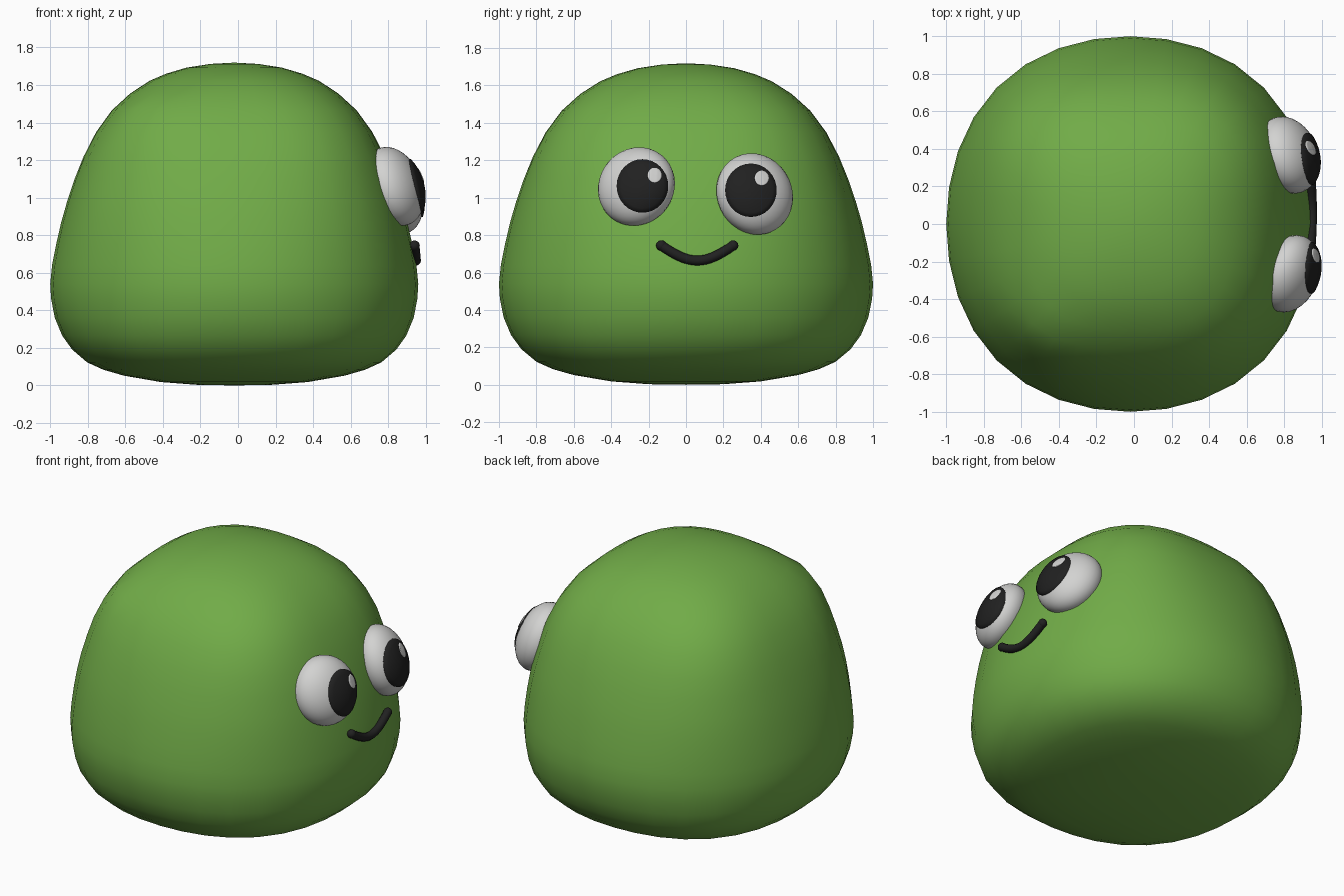
import bpy, bmesh, math
from mathutils import Vector, Matrix
from mathutils.bvhtree import BVHTree

if "Cube" in bpy.data.objects:
    bpy.data.objects.remove(bpy.data.objects["Cube"])


def material(name, rgb):
    m = bpy.data.materials.new(name)
    m.diffuse_color = (*rgb, 1)
    m.use_nodes = True
    m.node_tree.nodes["Principled BSDF"].inputs["Base Color"].default_value = m.diffuse_color
    return m


GREEN = material("leaf green", (0.165, 0.41, 0.064))
WHITE = material("eye white", (0.65, 0.65, 0.64))
BLACK = material("soft black", (0.015, 0.015, 0.015))


def finish(bm, name, mat):
    """Turn a bmesh into a smooth object and return a ray-cast tree of it."""
    bmesh.ops.recalc_face_normals(bm, faces=bm.faces)
    for f in bm.faces:
        f.smooth = True
    tree = BVHTree.FromBMesh(bm)
    me = bpy.data.meshes.new(name)
    bm.to_mesh(me)
    bm.free()
    me.materials.append(mat)
    bpy.context.collection.objects.link(bpy.data.objects.new(name, me))
    return tree


def surface_x(tree, y, z):
    hit = tree.ray_cast(Vector((2, y, z)), Vector((-1, 0, 0)))[0]
    return hit.x if hit else 0.9


# Body: dome profile (radius, height, diagonal bulge) turned round the vertical
# axis; the bulge makes the rings slightly square
PROFILE = [(0.2, 0.003, 0.02), (0.4, 0.018, 0.04), (0.6, 0.052, 0.05), (0.71, 0.083, 0.05),
           (0.8, 0.123, 0.05), (0.88, 0.19, 0.045), (0.935, 0.265, 0.04), (0.975, 0.36, 0.03),
           (0.995, 0.46, 0.027), (1.0, 0.54, 0.027), (0.99, 0.64, 0.03), (0.968, 0.75, 0.04),
           (0.94, 0.87, 0.05), (0.908, 0.98, 0.06), (0.867, 1.1, 0.07), (0.818, 1.22, 0.085),
           (0.75, 1.35, 0.095), (0.665, 1.465, 0.1), (0.565, 1.555, 0.09), (0.46, 1.622, 0.07),
           (0.37, 1.66, 0.05), (0.26, 1.692, 0.03), (0.13, 1.712, 0.01)]
SIDES = 32
bm = bmesh.new()
rings = []
for r, z, bulge in PROFILE:
    ring = []
    for i in range(SIDES):
        a = math.tau * i / SIDES
        q = r * (1 + bulge * math.sin(2 * a) ** 2)
        p = Vector((-0.02 + 0.98 * q * math.cos(a), q * math.sin(a), z))
        # small bump on one shoulder
        d = (p - Vector((-0.5, -0.57, 1.43))).length
        p += Vector((-0.6, -0.6, 0.5)) * 0.03 * math.exp(-(d / 0.13) ** 2)
        ring.append(bm.verts.new(p))
    rings.append(ring)
bottom, top = bm.verts.new((-0.02, 0, 0)), bm.verts.new((-0.02, 0, 1.719))
for i in range(SIDES):
    j = (i + 1) % SIDES
    for a, b in zip(rings, rings[1:]):
        bm.faces.new((a[i], a[j], b[j], b[i]))
    bm.faces.new((bottom, rings[0][j], rings[0][i]))
    bm.faces.new((top, rings[-1][i], rings[-1][j]))
finish(bm, "body", GREEN)


def patch(name, tree, y0, z0, ry, rz, lift, mat):
    """Thin round plate draped over a surface, seen along the x axis."""
    bm = bmesh.new()
    n, steps = 32, 6
    centre = bm.verts.new((surface_x(tree, y0, z0) + lift, y0, z0))
    rings = []
    for k in list(range(1, steps + 1)) + [-1]:          # last ring is the rim
        t = 1 if k < 0 else k / steps
        ring = []
        for i in range(n):
            a = math.tau * i / n
            y, z = y0 + ry * t * math.cos(a), z0 + rz * t * math.sin(a)
            ring.append(bm.verts.new((surface_x(tree, y, z) + (-0.003 if k < 0 else lift), y, z)))
        rings.append(ring)
    for i in range(n):
        j = (i + 1) % n
        bm.faces.new((centre, rings[0][i], rings[0][j]))
        for a, b in zip(rings, rings[1:]):
            bm.faces.new((a[i], b[i], b[j], a[j]))
    finish(bm, name, mat)


# Eyes: flattened balls leaning with the body, with pupil and glint plates
EYES = [("right", (0.832, -0.265, 1.06), -20, (0.14, 0.212, 0.218), (-0.233, 1.063), (-0.168, 1.12)),
        ("left", (0.82, 0.367, 1.02), 22, (0.147, 0.212, 0.226), (0.347, 1.04), (0.405, 1.105))]
for side, centre, turn, radii, pupil, glint in EYES:
    bm = bmesh.new()
    place = (Matrix.Translation(centre) @ Matrix.Rotation(math.radians(turn), 4, 'Z')
             @ Matrix.Rotation(math.radians(-21), 4, 'Y') @ Matrix.Diagonal((*radii, 1)))
    bmesh.ops.create_uvsphere(bm, u_segments=32, v_segments=20, radius=1, matrix=place)
    eye = finish(bm, side + "_eye", WHITE)
    patch(side + "_pupil", eye, *pupil, 0.138, 0.143, 0.008, BLACK)
    patch(side + "_glint", eye, *glint, 0.038, 0.04, 0.012, WHITE)

# Mouth: round tube bent into a smile
N = 17
path = []
for i in range(N):
    t = 2 * i / (N - 1) - 1
    path.append(Vector((0.948 - 0.008 * t * t, 0.06 + 0.192 * t,
                        0.664 + 0.08 * (1 - math.cos(t * math.pi / 2)))))
bm = bmesh.new()
RADIUS, n = 0.026, 12
rings = []
for i, p in enumerate(path):
    d = (path[min(i + 1, N - 1)] - path[max(i - 1, 0)]).normalized()
    u = Vector((1, 0, 0)).cross(d).normalized()
    v = d.cross(u)
    rings.append([bm.verts.new(p + RADIUS * (u * math.cos(math.tau * k / n) + v * math.sin(math.tau * k / n)))
                  for k in range(n)])
for a, b in zip(rings, rings[1:]):
    for k in range(n):
        m = (k + 1) % n
        bm.faces.new((a[k], a[m], b[m], b[k]))
for p in (path[0], path[-1]):                            # rounded ends
    bmesh.ops.create_uvsphere(bm, u_segments=12, v_segments=8, radius=RADIUS * 1.08,
                              matrix=Matrix.Translation(p))
finish(bm, "mouth", BLACK)
